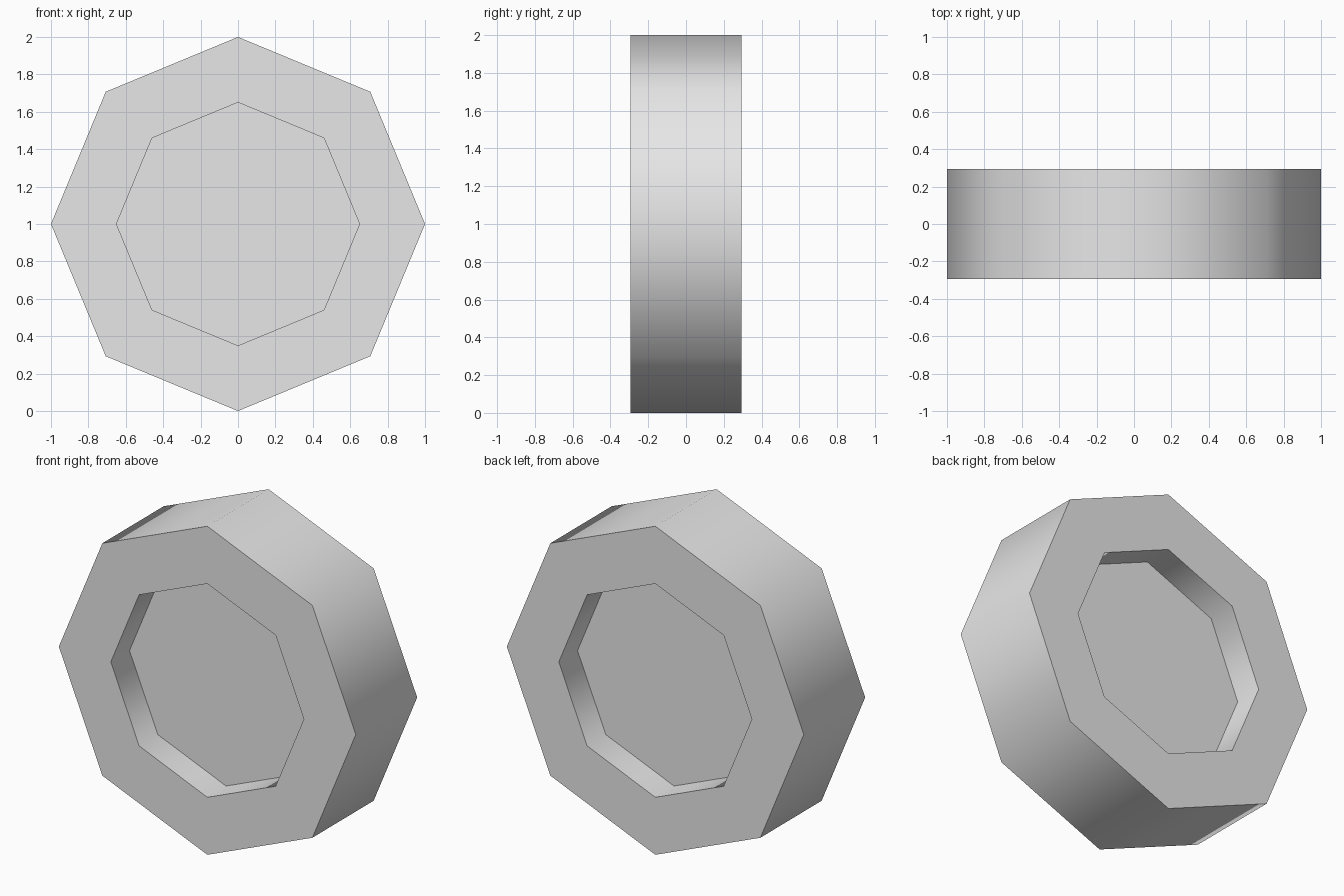
import bpy
import bmesh
from math import cos, pi, radians
from mathutils import Matrix, Vector

SIDES = 8
RADIUS = 1.0
WIDTH = 0.59
RECESS_RADIUS = 0.65
RECESS_DEPTH = 0.18

default_cube = bpy.data.objects.get("Cube")
if default_cube:
    bpy.data.objects.remove(default_cube, do_unlink=True)

# Plain grey material
grey = bpy.data.materials.new("light_grey")
grey.use_nodes = True
colour = (0.8, 0.8, 0.8, 1)
grey.diffuse_color = colour
grey.node_tree.nodes["Principled BSDF"].inputs["Base Color"].default_value = colour

# Octagonal drum lying along y, one corner pointing up
bm = bmesh.new()
bmesh.ops.create_cone(
    bm, cap_ends=True, segments=SIDES, radius1=RADIUS, radius2=RADIUS, depth=WIDTH,
    matrix=Matrix.Translation((0, 0, RADIUS)) @ Matrix.Rotation(radians(90), 4, "X"))
bm.normal_update()

# Matching recess sunk into the front and the back
caps = [f for f in bm.faces if abs(f.normal.y) > 0.9]
for cap in caps:
    inward = Vector((0, -RECESS_DEPTH if cap.normal.y > 0 else RECESS_DEPTH, 0))
    rim = (RADIUS - RECESS_RADIUS) * cos(pi / SIDES)
    bmesh.ops.inset_region(bm, faces=[cap], thickness=rim, use_even_offset=True)
    floor = bmesh.ops.extrude_discrete_faces(bm, faces=[cap])["faces"][0]
    bmesh.ops.translate(bm, verts=floor.verts, vec=inward)

bmesh.ops.recalc_face_normals(bm, faces=bm.faces)
mesh = bpy.data.meshes.new("wheel")
bm.to_mesh(mesh)
bm.free()
mesh.materials.append(grey)
wheel = bpy.data.objects.new("wheel", mesh)
bpy.context.collection.objects.link(wheel)

# Smooth tread and recess walls, crisp rims
bpy.ops.object.select_all(action="DESELECT")
wheel.select_set(True)
bpy.context.view_layer.objects.active = wheel
bpy.ops.object.shade_smooth_by_angle(angle=radians(60))
